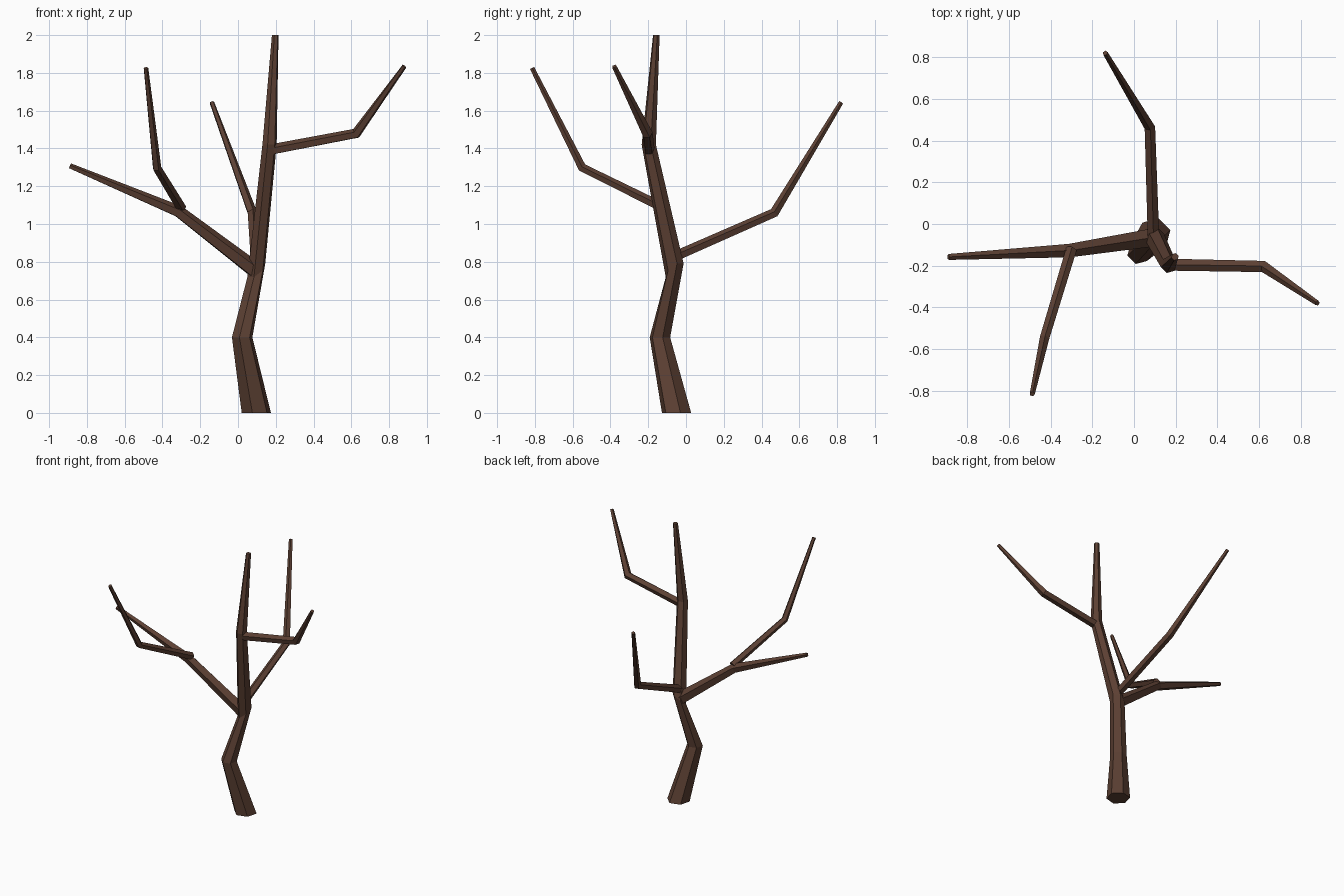
import bpy, bmesh, math
from mathutils import Vector

if "Cube" in bpy.data.objects:
    bpy.data.objects.remove(bpy.data.objects["Cube"])

bark = bpy.data.materials.new("dark brown bark")
bark.diffuse_color = (0.107, 0.051, 0.033, 1)
bark.use_nodes = True
bark.node_tree.nodes["Principled BSDF"].inputs["Base Color"].default_value = bark.diffuse_color


def loft(name, rings):
    """Skin a list of vertex rings into one closed, flat-shaded tube."""
    bm = bmesh.new()
    loops = [[bm.verts.new(p) for p in ring] for ring in rings]
    n = len(loops[0])
    for a, b in zip(loops, loops[1:]):
        for i in range(n):
            j = (i + 1) % n
            bm.faces.new((a[i], a[j], b[j], b[i]))
    bm.faces.new(loops[0][::-1])
    bm.faces.new(loops[-1])
    bmesh.ops.recalc_face_normals(bm, faces=bm.faces)
    me = bpy.data.meshes.new(name)
    bm.to_mesh(me)
    bm.free()
    me.materials.append(bark)
    ob = bpy.data.objects.new(name, me)
    bpy.context.collection.objects.link(ob)
    return ob


def trunk_ring(x, y, z, r, tilt=0.0, sides=6):
    """Level ring; tilt raises its back right side."""
    ring = []
    for i in range(sides):
        a = math.radians(15) + math.tau * i / sides
        dx, dy = r * math.cos(a), r * math.sin(a)
        ring.append((x + dx, y + dy, z + tilt * (dx + dy)))
    return ring


def branch(name, path, sides=5):
    """Tapered tube along (x, y, z, radius) points with mitred bends."""
    pts = [Vector(p[:3]) for p in path]
    dirs = [(b - a).normalized() for a, b in zip(pts, pts[1:])]
    rings = []
    for k, p in enumerate(pts):
        d = (dirs[max(k - 1, 0)] + dirs[min(k, len(dirs) - 1)]).normalized()
        u = d.cross(Vector((0, 0, 1))).normalized()
        v = u.cross(d)
        r = path[k][3]
        rings.append([p + r * (math.cos(a) * u + math.sin(a) * v)
                      for a in (math.tau * i / sides + math.pi / 2 for i in range(sides))])
    return loft(name, rings)


# Crooked trunk
loft("trunk", [
    trunk_ring(0.097, -0.05, 0.0, 0.08),
    trunk_ring(0.022, -0.138, 0.4, 0.056),
    trunk_ring(0.097, -0.06, 0.755, 0.049, 0.6),
    trunk_ring(0.167, -0.197, 1.42, 0.039),
    trunk_ring(0.197, -0.157, 2.0, 0.018),
])

# Limbs
branch("left_limb", [(0.09, -0.065, 0.755, 0.046), (-0.315, -0.128, 1.065, 0.034),
                     (-0.89, -0.158, 1.307, 0.015)])
branch("front_limb", [(-0.30, -0.12, 1.085, 0.027), (-0.43, -0.55, 1.298, 0.024),
                      (-0.488, -0.815, 1.825, 0.013)])
branch("back_limb", [(0.093, -0.05, 0.83, 0.029), (0.075, 0.467, 1.058, 0.027),
                     (-0.138, 0.82, 1.643, 0.013)])
branch("right_limb", [(0.165, -0.195, 1.39, 0.030), (0.625, -0.205, 1.478, 0.029),
                      (0.88, -0.38, 1.835, 0.013)])
